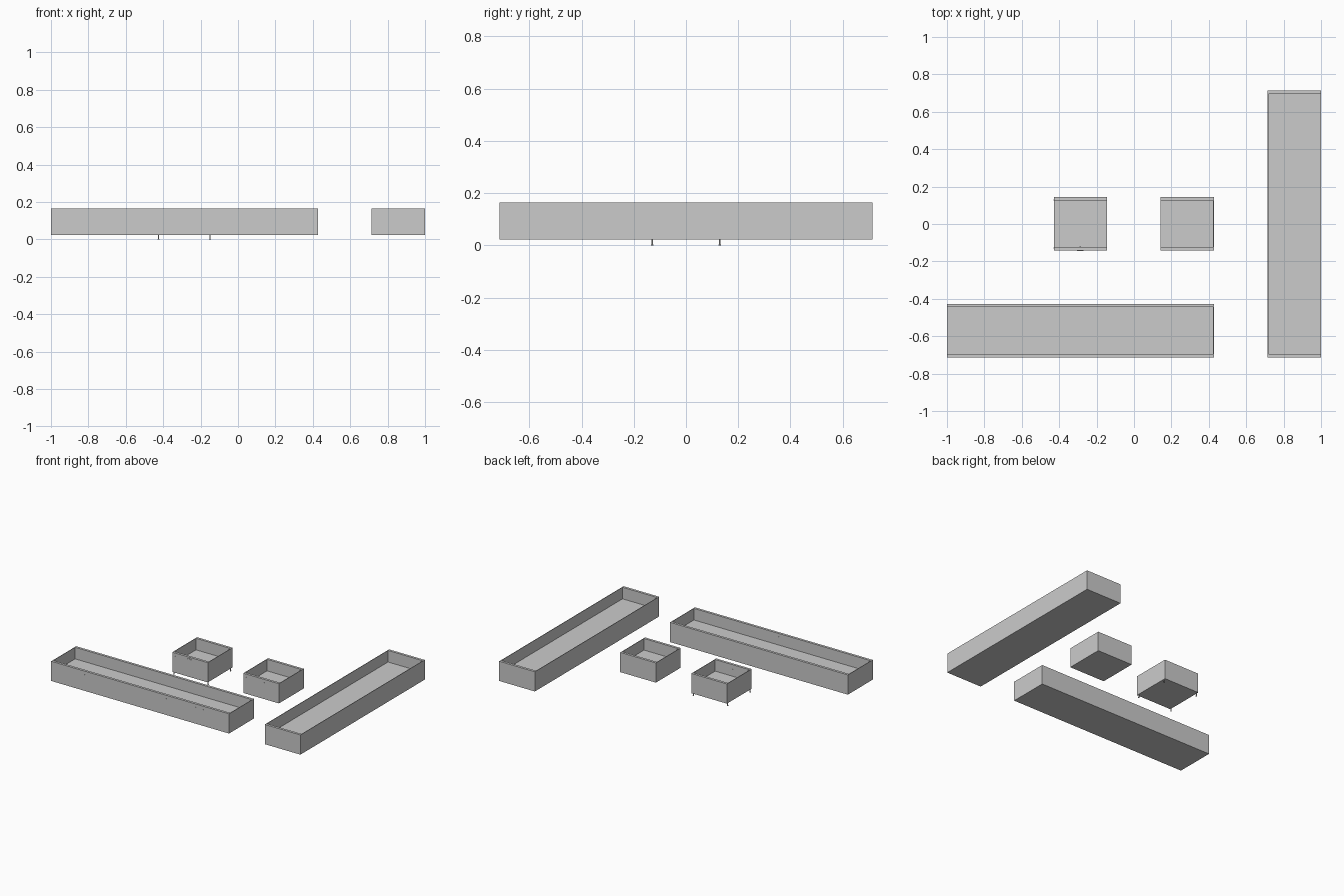
import bpy, bmesh
from mathutils import Matrix

if "Cube" in bpy.data.objects:
    bpy.data.objects.remove(bpy.data.objects["Cube"])

Z0, Z1, FLOOR = 0.022, 0.165, 0.081   # underside, rim, inner floor
TX, TY = 0.004, 0.018                 # side and front/back wall thickness


def finish(bm, name):
    bmesh.ops.recalc_face_normals(bm, faces=bm.faces)
    me = bpy.data.meshes.new(name)
    bm.to_mesh(me)
    bm.free()
    ob = bpy.data.objects.new(name, me)
    bpy.context.collection.objects.link(ob)
    return ob


def rod(bm, loc, r, length, axis='Z', seg=8):
    m = Matrix.Translation(loc)
    if axis == 'Y':
        m = m @ Matrix.Rotation(1.5707963, 4, 'X')
    bmesh.ops.create_cone(bm, cap_ends=True, segments=seg, radius1=r,
                          radius2=r, depth=length, matrix=m)


def block(bm, loc, size):
    bmesh.ops.create_cube(bm, size=1, matrix=Matrix.Translation(loc)
                          @ Matrix.Diagonal((*size, 1)))


def trough(name, x0, x1, y0, y1):
    # open-topped box: stacked rings from underside over the rim to the floor
    def ring(dx, dy, z):
        return [bm.verts.new(p) for p in (
            (x0 + dx, y0 + dy, z), (x1 - dx, y0 + dy, z),
            (x1 - dx, y1 - dy, z), (x0 + dx, y1 - dy, z))]
    bm = bmesh.new()
    rings = [ring(0, 0, Z0), ring(0, 0, Z1), ring(TX, TY, Z1), ring(TX, TY, FLOOR)]
    for a, b in zip(rings, rings[1:]):
        for i in range(4):
            j = (i + 1) % 4
            bm.faces.new((a[i], a[j], b[j], b[i]))
    bm.faces.new(rings[0])
    bm.faces.new(rings[-1])
    finish(bm, name)
    # row of tiny rivets through the front wall
    bm = bmesh.new()
    n = max(6, round((x1 - x0) / 0.06))
    for i in range(n):
        x = x0 + (i + 0.5) * (x1 - x0) / n
        rod(bm, (x, y0 + TY / 2, 0.14), 0.002, TY + 0.001, 'Y', 6)
    finish(bm, name + "_rivets")


trough("long_front_trough", -1.0, 0.427, -0.713, -0.427)
trough("long_side_trough", 0.714, 1.0, -0.713, 0.713)
trough("small_footed_box", -0.429, -0.144, -0.141, 0.144)
trough("small_plain_box", 0.141, 0.427, -0.141, 0.144)

# four thin feet with small pads under the left box
bm = bmesh.new()
for x in (-0.425, -0.15):
    for y in (-0.129, 0.129):
        rod(bm, (x, y, 0.013), 0.0035, 0.022)
        rod(bm, (x, y, 0.0015), 0.005, 0.003)
finish(bm, "feet")

# upright latch on the front of the left box
bm = bmesh.new()
block(bm, (-0.287, -0.1425, 0.13), (0.012, 0.005, 0.05))
block(bm, (-0.287, -0.1425, 0.148), (0.034, 0.004, 0.007))
rod(bm, (-0.287, -0.133, 0.13), 0.004, 0.025, 'Y')
finish(bm, "front_latch")
